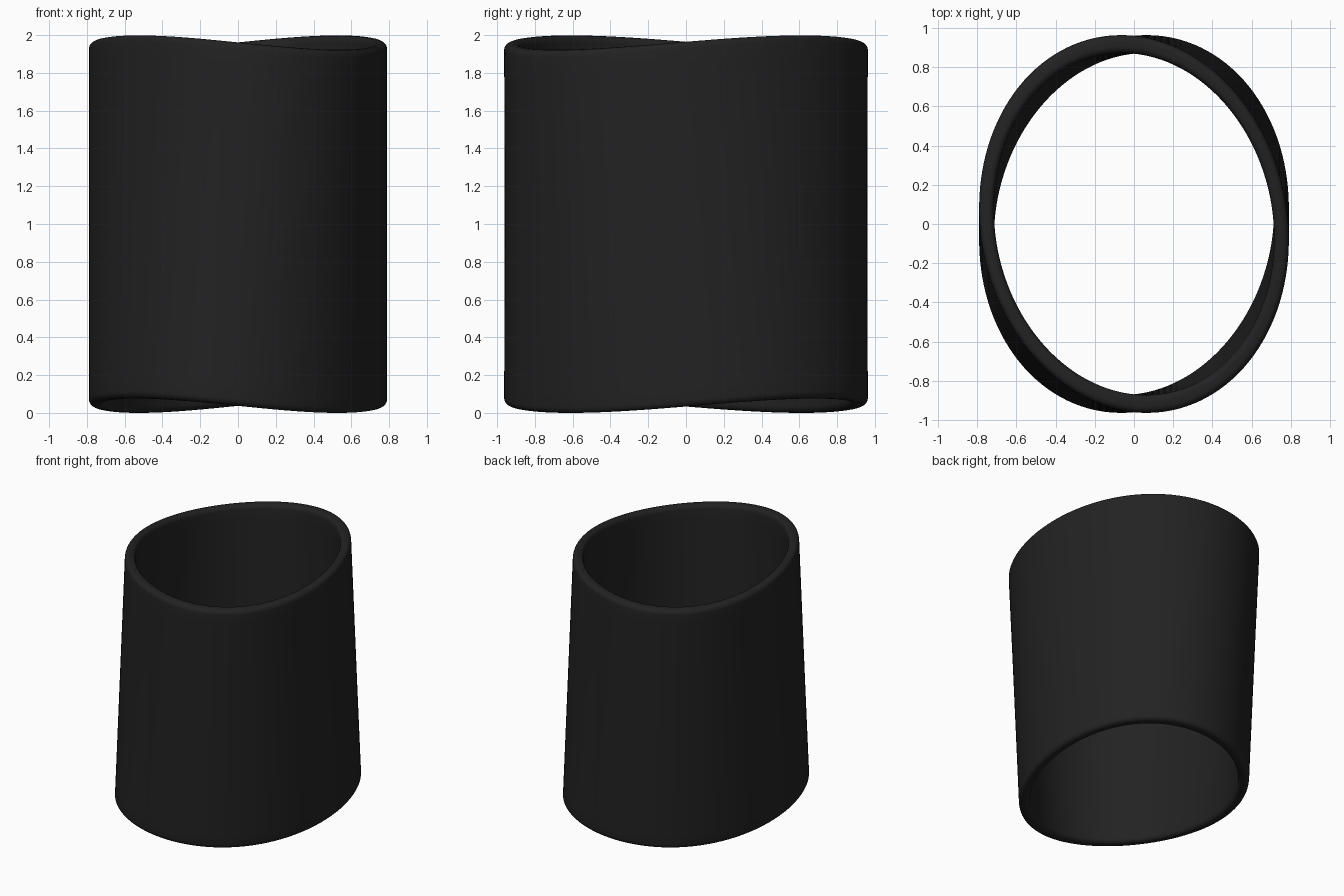
import bpy, bmesh
from math import sin, cos, pi, radians

if "Cube" in bpy.data.objects:
    bpy.data.objects.remove(bpy.data.objects["Cube"])

A, B = 0.79, 0.96        # outer half widths in x and y
INNER = 0.905            # inner / outer radius
H = 0.962                # half height before twisting
TWIST = radians(10) / (2 * A)   # twist per unit along x
SEG, ROWS, R = 128, 24, 0.035   # sides, wall rows, rim rounding


# wall cross-section: radius factor and height, with rounded rims
def arc(cx, cz, start):
    return [(cx + R * cos(start + pi / 2 * i / 5), cz + R * sin(start + pi / 2 * i / 5))
            for i in range(6)]


zt = H - R
rows = [-zt + 2 * zt * i / ROWS for i in range(1, ROWS)]
profile = ([(1, z) for z in rows]
           + arc(1 - R, zt, 0) + arc(INNER + R, zt, pi / 2)
           + [(INNER, z) for z in reversed(rows)]
           + arc(INNER + R, -zt, pi) + arc(1 - R, -zt, 3 * pi / 2))


# rotate a point with an angle growing along the x axis
def twist(x, y, z):
    a = TWIST * x
    return x, y * cos(a) - z * sin(a), y * sin(a) + z * cos(a) + 1


# oval sleeve swept around z, then twisted about x
bm = bmesh.new()
rings = []
for s in range(SEG):
    t = 2 * pi * s / SEG
    rings.append([bm.verts.new(twist(A * r * cos(t), B * r * sin(t), z)) for r, z in profile])
n = len(profile)
for s in range(SEG):
    p, q = rings[s], rings[(s + 1) % SEG]
    for i in range(n):
        j = (i + 1) % n
        bm.faces.new((p[i], q[i], q[j], p[j]))
bmesh.ops.recalc_face_normals(bm, faces=bm.faces)
for f in bm.faces:
    f.smooth = True
low = min(v.co.z for v in bm.verts)
for v in bm.verts:
    v.co.z -= low
mesh = bpy.data.meshes.new("twisted_sleeve")
bm.to_mesh(mesh)
bm.free()
sleeve = bpy.data.objects.new("twisted_sleeve", mesh)
bpy.context.collection.objects.link(sleeve)

# near-black finish
mat = bpy.data.materials.new("black")
mat.diffuse_color = (0.017, 0.016, 0.016, 1)
mat.use_nodes = True
mat.node_tree.nodes["Principled BSDF"].inputs["Base Color"].default_value = mat.diffuse_color
mesh.materials.append(mat)
